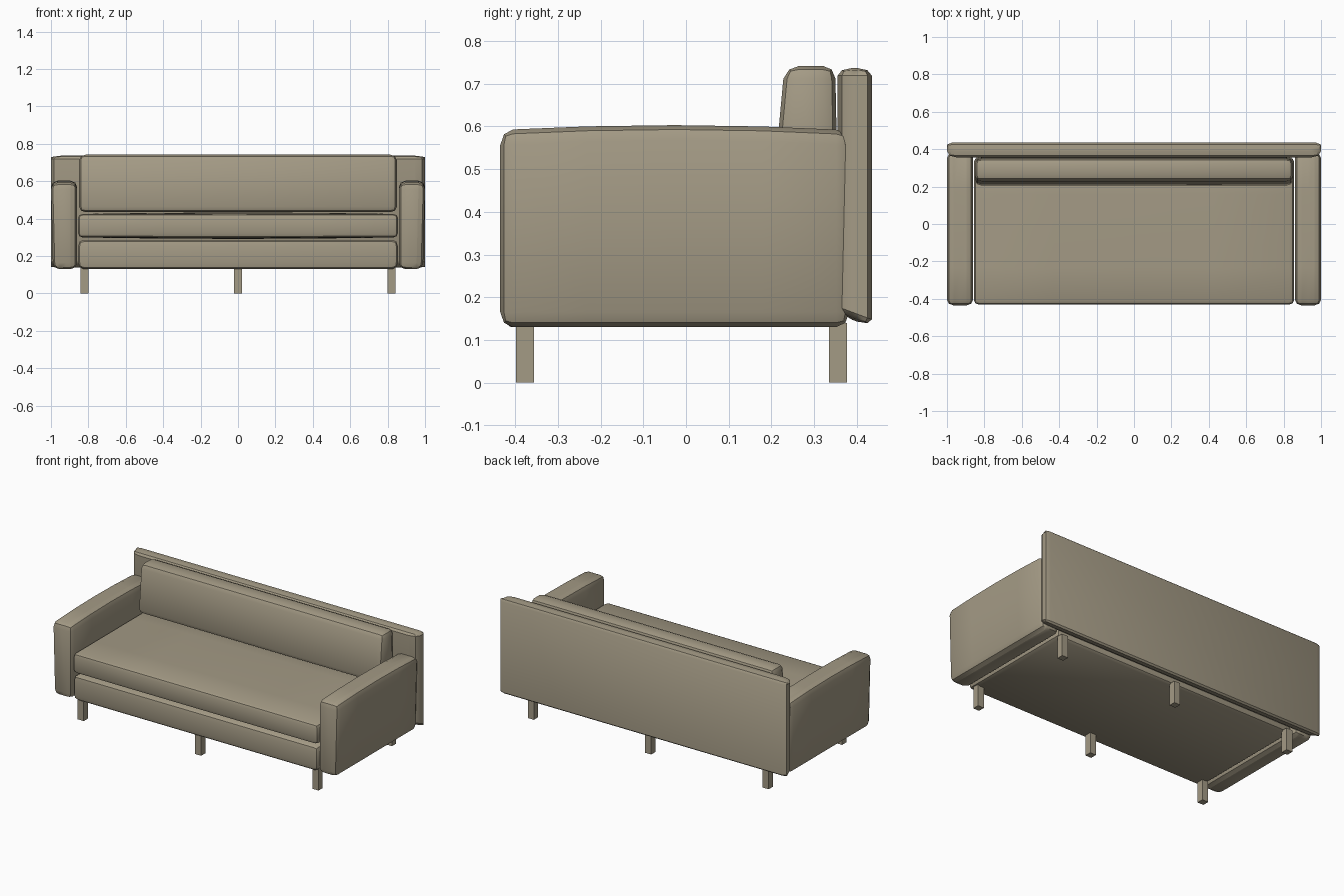
import bpy, bmesh
from mathutils import Vector

if "Cube" in bpy.data.objects:
    bpy.data.objects.remove(bpy.data.objects["Cube"])

fabric = bpy.data.materials.new("taupe_fabric")
fabric.diffuse_color = (0.37, 0.325, 0.235, 1)
fabric.use_nodes = True
fabric.node_tree.nodes["Principled BSDF"].inputs["Base Color"].default_value = fabric.diffuse_color


def padded(name, lo, hi, inset=None, segments=2, cuts=0, tweak=None):
    """Box from lo to hi, edges rounded by a separate inset on each axis."""
    lo, hi = Vector(lo), Vector(hi)
    mid, size = (lo + hi) / 2, hi - lo
    unit = Vector(inset or (1, 1, 1))
    bm = bmesh.new()
    bmesh.ops.create_cube(bm, size=1)
    for v in bm.verts:
        v.co = Vector([v.co[i] * size[i] / unit[i] for i in range(3)])
    if inset:
        bmesh.ops.bevel(bm, geom=bm.edges[:], offset=1, segments=segments,
                        profile=0.5, affect='EDGES')
    for v in bm.verts:
        v.co = Vector([v.co[i] * unit[i] + mid[i] for i in range(3)])
    if cuts:
        # slice across the length and depth so the panels can swell
        for axis in (0, 1):
            for k in range(1, cuts + 1):
                at = mid.copy()
                at[axis] = lo[axis] + size[axis] * k / (cuts + 1)
                normal = Vector((axis == 0, axis == 1, 0))
                bmesh.ops.bisect_plane(bm, geom=bm.verts[:] + bm.edges[:] + bm.faces[:],
                                       plane_co=at, plane_no=normal)
    if tweak:
        for v in bm.verts:
            tweak(v.co)
    bmesh.ops.recalc_face_normals(bm, faces=bm.faces[:])
    mesh = bpy.data.meshes.new(name)
    bm.to_mesh(mesh)
    bm.free()
    mesh.materials.append(fabric)
    obj = bpy.data.objects.new(name, mesh)
    bpy.context.collection.objects.link(obj)
    if inset:
        bpy.ops.object.select_all(action='DESELECT')
        obj.select_set(True)
        bpy.context.view_layer.objects.active = obj
        bpy.ops.object.shade_smooth_by_angle(angle=0.6)
    return obj


# Arms: crowned top, lower edge drawn in a little
def shape_arm(co):
    t = (co.y + 0.03) / 0.41
    if co.z > 0.5:
        co.z -= 0.012 * t * t
    if co.z < 0.2:
        co.x -= 0.01 * (1 if co.x > 0.93 else -1 if co.x < -0.93 else 0)


for side, x0, x1 in (("left", -1.0, -0.86), ("right", 0.86, 1.0)):
    padded(side + "_arm", (x0, -0.435, 0.13), (x1, 0.382, 0.603),
           (0.035, 0.03, 0.035), cuts=3, tweak=shape_arm)


# Back panel: rear stays full width, front edge slopes in at the ends
def shape_back(co):
    if co.y > 0.41:
        co.x = max(-1, min(1, co.x * 1.03))
    if co.z < 0.2 and abs(co.x) > 0.93:
        co.z += 0.03 * (0.435 - co.y) / 0.08


padded("back_panel", (-1, 0.355, 0.13), (1, 0.435, 0.737),
       (0.055, 0.035, 0.018), tweak=shape_back)

# Base
padded("base", (-0.855, -0.43, 0.13), (0.855, 0.355, 0.287), (0.03, 0.02, 0.035))


# Seat cushion with slightly swollen panels
def shape_seat(co):
    swell = (1 - (co.x / 0.86) ** 2) * (1 - ((co.y + 0.04) / 0.4) ** 2)
    co.z += 0.008 * max(swell, 0) * (1 if co.z > 0.36 else -1)


padded("seat_cushion", (-0.855, -0.43, 0.3), (0.855, 0.355, 0.425),
       (0.025, 0.02, 0.022), cuts=3, tweak=shape_seat)


# Back cushion: front leans back above the middle
def shape_cushion(co):
    if co.z > 0.6 and co.y < 0.29:
        co.y += 0.035 * (co.z - 0.6) / 0.14
    if co.z < 0.5:
        co.y += 0.005


padded("back_cushion", (-0.85, 0.2, 0.435), (0.85, 0.35, 0.742),
       (0.035, 0.03, 0.03), tweak=shape_cushion)

# Legs
for row, y in (("front", -0.377), ("back", 0.356)):
    for place, x in (("left", -0.82), ("middle", 0), ("right", 0.82)):
        padded(f"{row}_{place}_leg", (x - 0.021, y - 0.021, 0), (x + 0.021, y + 0.021, 0.14))
